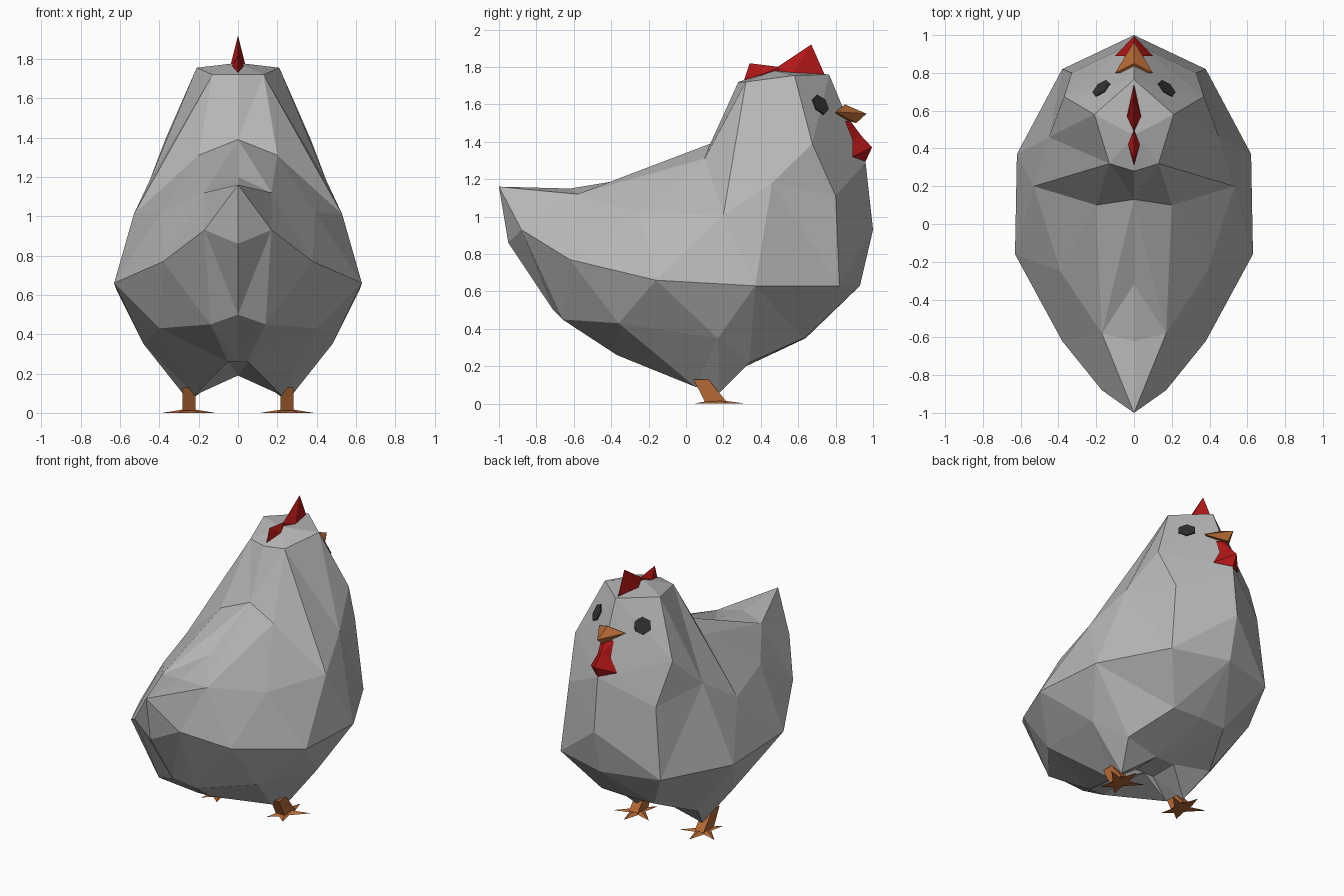
import bpy, bmesh, math
from mathutils import Vector

if "Cube" in bpy.data.objects:
    bpy.data.objects.remove(bpy.data.objects["Cube"])


def material(name, rgb):
    m = bpy.data.materials.new(name)
    m.diffuse_color = (*rgb, 1)
    m.use_nodes = True
    m.node_tree.nodes["Principled BSDF"].inputs["Base Color"].default_value = m.diffuse_color
    return m


GREY = material("feather grey", (0.47, 0.47, 0.47))
RED = material("comb red", (0.45, 0.008, 0.008))
ORANGE = material("beak orange", (0.46, 0.14, 0.035))
DARK = material("eye dark", (0.03, 0.03, 0.03))


def finish(bm, name, mat):
    bmesh.ops.recalc_face_normals(bm, faces=bm.faces)
    me = bpy.data.meshes.new(name)
    bm.to_mesh(me)
    bm.free()
    me.materials.append(mat)
    ob = bpy.data.objects.new(name, me)
    bpy.context.collection.objects.link(ob)
    return ob


def mirror(points):
    """Add the left-hand twin of every off-centre point."""
    return points + [(-x, y, z) for x, y, z in points if x]


def hulls(name, mat, *groups):
    """One object made of a convex hull per point group."""
    bm = bmesh.new()
    for pts in groups:
        vs = [bm.verts.new(p) for p in pts]
        r = bmesh.ops.convex_hull(bm, input=vs)
        junk = {g for g in r["geom_interior"] + r["geom_unused"]
                if isinstance(g, bmesh.types.BMVert)}
        bmesh.ops.delete(bm, geom=list(junk), context='VERTS')
    return finish(bm, name, mat)


# Body landmarks on the right half: tail and back
tip, rump, back = (0, -1, 1.16), (0, -.62, 1.15), (0, -.32, 1.2)
saddle, flank, nape_side = (.17, -.58, 1.12), (.39, -.25, 1.02), (.2, .1, 1.31)
nape, shoulder, neck = (0, .13, 1.39), (.53, .2, 1.01), (.45, .46, 1.18)
# Breast and head
breast, breast_mid = (.33, .8, 1.11), (0, 1, .93)
cheek, throat = (.37, .675, 1.39), (0, .96, 1.29)
crown_back, crown, brow = (.13, .32, 1.72), (.21, .58, 1.755), (0, .765, 1.76)
crown_rear, crown_top = (0, .28, 1.72), (0, .47, 1.78)
# Underside
vent, vent_side = (0, -.71, .5), (.14, -.66, .45)
hip, thigh, knee = (.4, -.36, .43), (.48, .17, .35), (.33, .34, .22)
belly_side, belly = (.2, .63, .35), (0, .64, .35)
crotch, crotch_side = (0, -.37, .26), (.05, -.37, .26)
shank_back, shank = (.22, .05, .09), (.25, .18, .06)
keel_a, keel_a_side = (0, .1, .19), (.07, .1, .19)
keel_b, keel_b_side = (0, .3, .19), (.07, .3, .19)
# Widest line, from tail to breast
waist = [(0, -.95, .86), (.17, -.88, .93), (.38, -.62, .77), (.63, -.16, .66),
         (.62, .37, .63), (.62, .37, .63), (.38, .82, .63), (0, .93, .63)]

# Half rings from keel to crown, each running tail to breast
rings = [
    [keel_a] * 6 + [keel_b] * 2,
    [crotch, crotch, keel_a, keel_a_side, keel_a_side, keel_b_side, keel_b_side, keel_b],
    [crotch, crotch_side, crotch_side, shank_back, shank, shank, keel_b_side, keel_b],
    [vent, vent_side, vent_side, hip, thigh, knee, belly_side, belly],
    waist,
    [tip, tip, saddle, flank, shoulder, neck, breast, breast_mid],
    [rump, rump, saddle, nape_side, shoulder, neck, cheek, throat],
    [nape, back, nape, crown_back, crown_back, crown, crown, brow],
    [crown_rear] * 4 + [crown_top] * 4,
]

bm = bmesh.new()
verts = {}


def vert(p):
    if p not in verts:
        verts[p] = bm.verts.new(p)
    return verts[p]


for low, high in zip(rings, rings[1:]):
    for i in range(7):
        loop = list(dict.fromkeys((low[i], low[i + 1], high[i + 1], high[i])))
        if len(loop) < 3 or all(p[0] == 0 for p in loop):
            continue
        for side in (1, -1):
            vs = [vert((side * x if x else 0, y, z)) for x, y, z in loop]
            if not bm.faces.get(vs):
                bm.faces.new(vs)
bmesh.ops.triangulate(bm, faces=bm.faces[:], quad_method='SHORT_EDGE')
finish(bm, "body", GREY)

# Comb with two spikes
hulls("comb", RED,
      mirror([(0, .745, 1.75), (0, .67, 1.92), (0, .49, 1.80), (0, .49, 1.72), (.037, .57, 1.77)]),
      mirror([(0, .31, 1.73), (0, .34, 1.82), (0, .5, 1.80), (0, .5, 1.72), (.03, .42, 1.765)]))

# Beak
hulls("beak", ORANGE, mirror([(.1, .8, 1.56), (0, .85, 1.6), (0, .965, 1.55), (0, .91, 1.5), (0, .8, 1.53)]))

# Wattle: narrow stem and flared lobe
collar = [(.05, .89, 1.41), (0, .935, 1.435)]
hulls("wattle", RED,
      mirror(collar + [(.045, .85, 1.51), (0, .88, 1.51)]),
      mirror(collar + [(0, .995, 1.37), (.1, .89, 1.32), (0, .96, 1.295)]))

# Eyes: thin hexagons lying on the face planes
a, b, c = Vector(crown), Vector(cheek), Vector(brow)
normal = (b - a).cross(c - a).normalized()
eye = Vector((.175, .72, 1.6))
eye -= normal * (eye - a).dot(normal)
u = normal.cross(Vector((0, 0, 1))).normalized()
v = normal.cross(u)
pts = []
for k in range(6):
    t = math.radians(60 * k + 30)
    rim = eye + .058 * (u * math.cos(t) + v * math.sin(t))
    pts += [tuple(rim - normal * .003), tuple(rim + normal * .006)]
hulls("right_eye", DARK, pts)
hulls("left_eye", DARK, [(-x, y, z) for x, y, z in pts])

# Legs and three-toed feet with a back spur
outline = [(0, .32), (.035, .21), (.135, .24), (.04, .14), (.06, .04), (0, .09)]
outline += [(-x, y) for x, y in outline[-2:0:-1]]
for side, label in ((1, "right"), (-1, "left")):
    cx = .25 * side
    hulls(label + "_leg", ORANGE,
          [(cx + s * .033, y, z) for s in (1, -1)
           for y, z in ((.04, .13), (.12, .13), (.1, .012), (.215, .012))])
    bm = bmesh.new()
    base = [bm.verts.new((cx + x, y, 0)) for x, y in outline]
    top = bm.verts.new((cx, .16, .022))
    bm.faces.new(base)
    for i, p in enumerate(base):
        bm.faces.new((p, base[(i + 1) % len(base)], top))
    finish(bm, label + "_foot", ORANGE)
